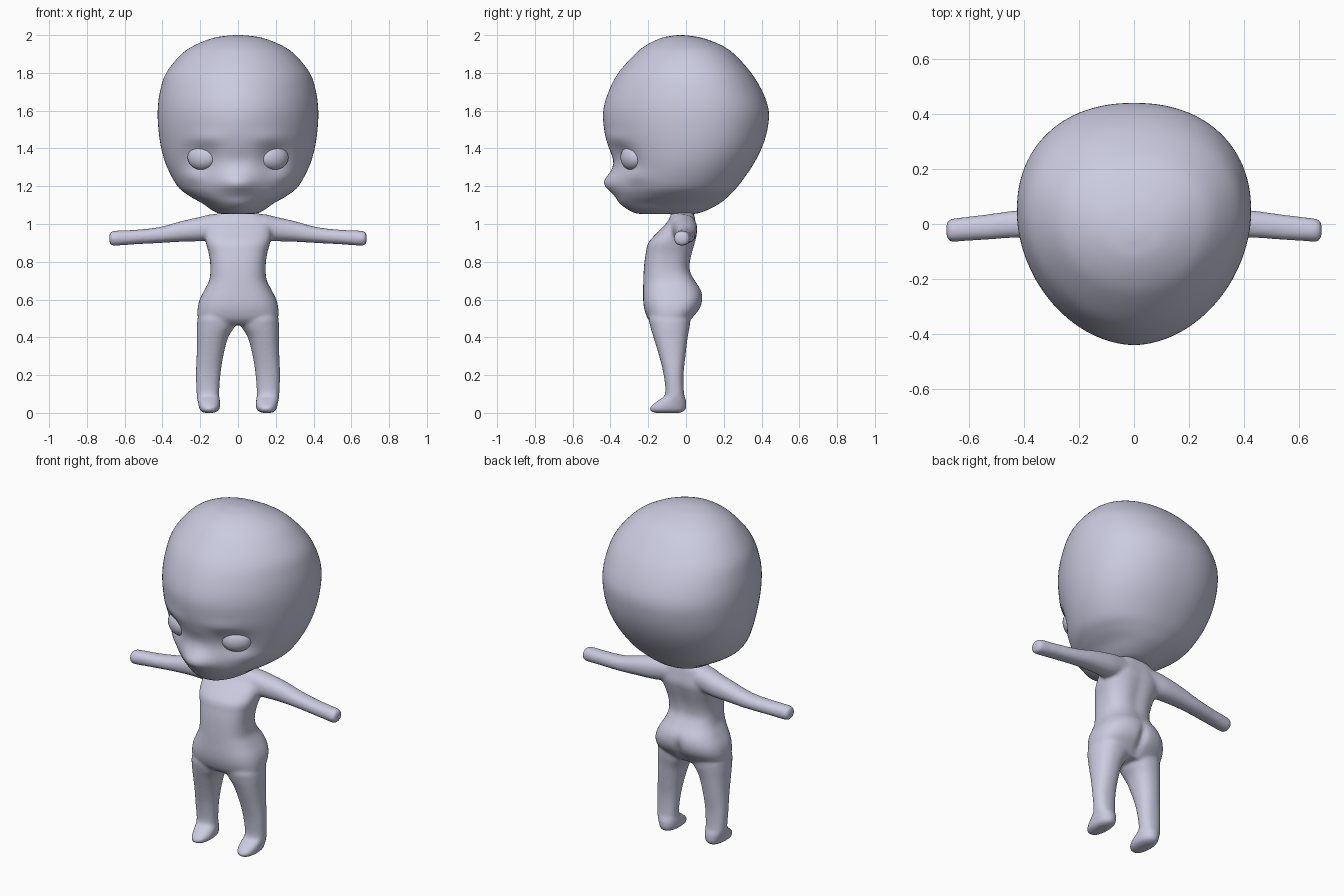
import bpy, bmesh, math
from mathutils import Vector, Matrix

if "Cube" in bpy.data.objects:
    bpy.data.objects.remove(bpy.data.objects["Cube"])

skin = bpy.data.materials.new("pale lavender")
skin.diffuse_color = (0.60, 0.60, 0.75, 1)
skin.use_nodes = True
skin.node_tree.nodes["Principled BSDF"].inputs["Base Color"].default_value = skin.diffuse_color


def resample(rows, n):
    """Smooth (Catmull-Rom) interpolation between section rows."""
    out = []
    for i in range(len(rows) - 1):
        p = [rows[max(0, min(len(rows) - 1, i + k))] for k in (-1, 0, 1, 2)]
        for s in range(n):
            t = s / n
            out.append([0.5 * (2 * b + (c - a) * t + (2 * a - 5 * b + 4 * c - d) * t * t
                               + (3 * b - a - 3 * c + d) * t ** 3) for a, b, c, d in zip(*p)])
    return out + [list(rows[-1])]


def loft(bm, rows, place, front=2.0, back=2.0, skew=0.0, segs=64, n=4):
    """Rows are (t, a0, a1, b0, b1): oval sections stacked along t.
    front and back set how square each half of the oval is."""
    rings = []
    for t, a0, a1, b0, b1 in resample(rows, n):
        ca, cb = (a0 + a1) / 2, (b0 + b1) / 2 + skew * (b1 - b0)
        ring = []
        for k in range(segs):
            th = 2 * math.pi * k / segs
            c, s = math.cos(th), math.sin(th)
            power = back if s > 0 else front
            u = math.copysign(abs(c) ** (2 / power), c)
            v = math.copysign(abs(s) ** (2 / power), s)
            b = cb + v * ((b1 - cb) if v > 0 else (cb - b0))
            ring.append(bm.verts.new(place(t, ca + u * (a1 - a0) / 2, b)))
        rings.append(ring)
    for r0, r1 in zip(rings, rings[1:]):
        for k in range(segs):
            j = (k + 1) % segs
            bm.faces.new((r0[k], r0[j], r1[j], r1[k]))
    for ring in (rings[0], rings[-1]):
        pole = bm.verts.new(sum((v.co for v in ring), Vector()) / segs)
        for k in range(segs):
            bm.faces.new((ring[k], ring[(k + 1) % segs], pole))


def finish(bm, name):
    bmesh.ops.recalc_face_normals(bm, faces=bm.faces)
    mesh = bpy.data.meshes.new(name)
    bm.to_mesh(mesh)
    bm.free()
    mesh.materials.append(skin)
    mesh.polygons.foreach_set("use_smooth", [True] * len(mesh.polygons))
    ob = bpy.data.objects.new(name, mesh)
    bpy.context.collection.objects.link(ob)
    return ob


def upright(t, a, b):
    return (a, b, t)


def bump(x, z, cx, cz, rx, rz):
    return math.exp(-((x - cx) / rx) ** 2 - ((z - cz) / rz) ** 2)


# Head: (height, half width, front, back)
head = [(1.052, .04, -.20, .0), (1.056, .10, -.26, .06), (1.075, .14, -.305, .115),
        (1.11, .19, -.35, .18), (1.15, .26, -.365, .228), (1.2, .32, -.372, .275),
        (1.3, .375, -.39, .347), (1.4, .406, -.41, .40), (1.5, .421, -.433, .431),
        (1.6, .425, -.438, .438), (1.7, .413, -.41, .405), (1.8, .38, -.358, .345),
        (1.9, .298, -.27, .255), (1.95, .222, -.205, .18), (1.985, .13, -.13, .085),
        (1.997, .055, -.07, .015), (2.0, .01, -.04, -.02)]
bm = bmesh.new()
loft(bm, [(z, -w, w, f, b) for z, w, f, b in head], upright,
     front=1.88, back=2.2, skew=0.05, segs=112, n=5)

# Face: muzzle, bridge dip, eye sockets, brows and cheeks
for v in bm.verts:
    x, y, z = abs(v.co.x), v.co.y, v.co.z
    if y < -0.05:
        fade = min(1, (-0.05 - y) / 0.1)
        push = (-0.060 * bump(x, z, 0, 1.215, .11, .055)
                + 0.012 * bump(x, z, 0, 1.34, .09, .05)
                + 0.038 * bump(x, z, .19, 1.34, .085, .075)
                - 0.010 * bump(x, z, .17, 1.45, .10, .035)
                - 0.012 * bump(x, z, .25, 1.25, .06, .035))
        v.co.y += push * fade
finish(bm, "head")

# Eyes
for side, label in ((-1, "right_eye"), (1, "left_eye")):
    bm = bmesh.new()
    m = (Matrix.Translation((side * .19, -.288, 1.352))
         @ Matrix.Rotation(side * math.radians(28), 4, 'Z')
         @ Matrix.Diagonal((.083, .05, .066, 1)))
    bmesh.ops.create_uvsphere(bm, u_segments=32, v_segments=20, radius=1, matrix=m)
    finish(bm, label)

# Torso with neck: (height, half width, front, back)
torso = [(.465, .14, -.165, .0), (.475, .18, -.18, .01), (.5, .21, -.203, .032),
         (.55, .214, -.221, .073), (.6, .203, -.227, .088), (.65, .178, -.227, .08),
         (.7, .153, -.226, .048), (.75, .146, -.224, .024), (.8, .148, -.22, .025),
         (.85, .156, -.212, .036), (.9, .17, -.20, .05), (.95, .178, -.157, .06),
         (1.0, .175, -.108, .053), (1.035, .15, -.085, .047), (1.055, .11, -.08, .042),
         (1.07, .06, -.078, .038)]
# Leg and foot: (height, inner, outer, front, back)
leg = [(.0, .13, .18, -.165, -.03), (.012, .104, .20, -.19, -.005),
       (.035, .094, .208, -.186, .002), (.07, .096, .215, -.142, .0),
       (.1, .10, .219, -.110, -.01), (.2, .093, .223, -.118, -.013),
       (.3, .078, .219, -.142, -.003), (.4, .052, .217, -.172, .009),
       (.46, .016, .217, -.19, .02), (.51, .015, .21, -.195, .022),
       (.57, .06, .17, -.15, .0)]
# Arm: (distance from centre, front, back, low, high)
arm = [(.08, -.09, .05, .93, 1.05), (.14, -.085, .055, .914, 1.052),
       (.2, -.07, .06, .909, 1.038), (.3, -.056, .058, .906, 1.015),
       (.42, -.05, .05, .899, .983), (.55, -.058, .033, .892, .969),
       (.655, -.064, .020, .885, .964), (.675, -.058, .013, .892, .956),
       (.682, -.038, -.003, .914, .938)]

bm = bmesh.new()
loft(bm, [(z, -w, w, f, b) for z, w, f, b in torso], upright, front=2.6, back=2.6)
# Cleft and spine hollow down the back
for v in bm.verts:
    if v.co.y > -0.03:
        v.co.y -= (.022 * bump(v.co.x, v.co.z, 0, .56, .022, .07)
                   + .008 * bump(v.co.x, v.co.z, 0, .85, .04, .12))
for side in (-1, 1):
    loft(bm, leg, lambda t, a, b: (side * a, b, t), 2.3, 2.3, segs=40)
    loft(bm, arm, lambda t, a, b: (side * t, a, b), 2.2, 2.2, segs=40)
body = finish(bm, "body")

# Blend limbs and torso into one soft skin
fuse = body.modifiers.new("fuse", 'REMESH')
fuse.mode = 'VOXEL'
fuse.voxel_size = 0.009
fuse.use_smooth_shade = True
soften = body.modifiers.new("soften", 'SMOOTH')
soften.factor = 0.5
soften.iterations = 8
